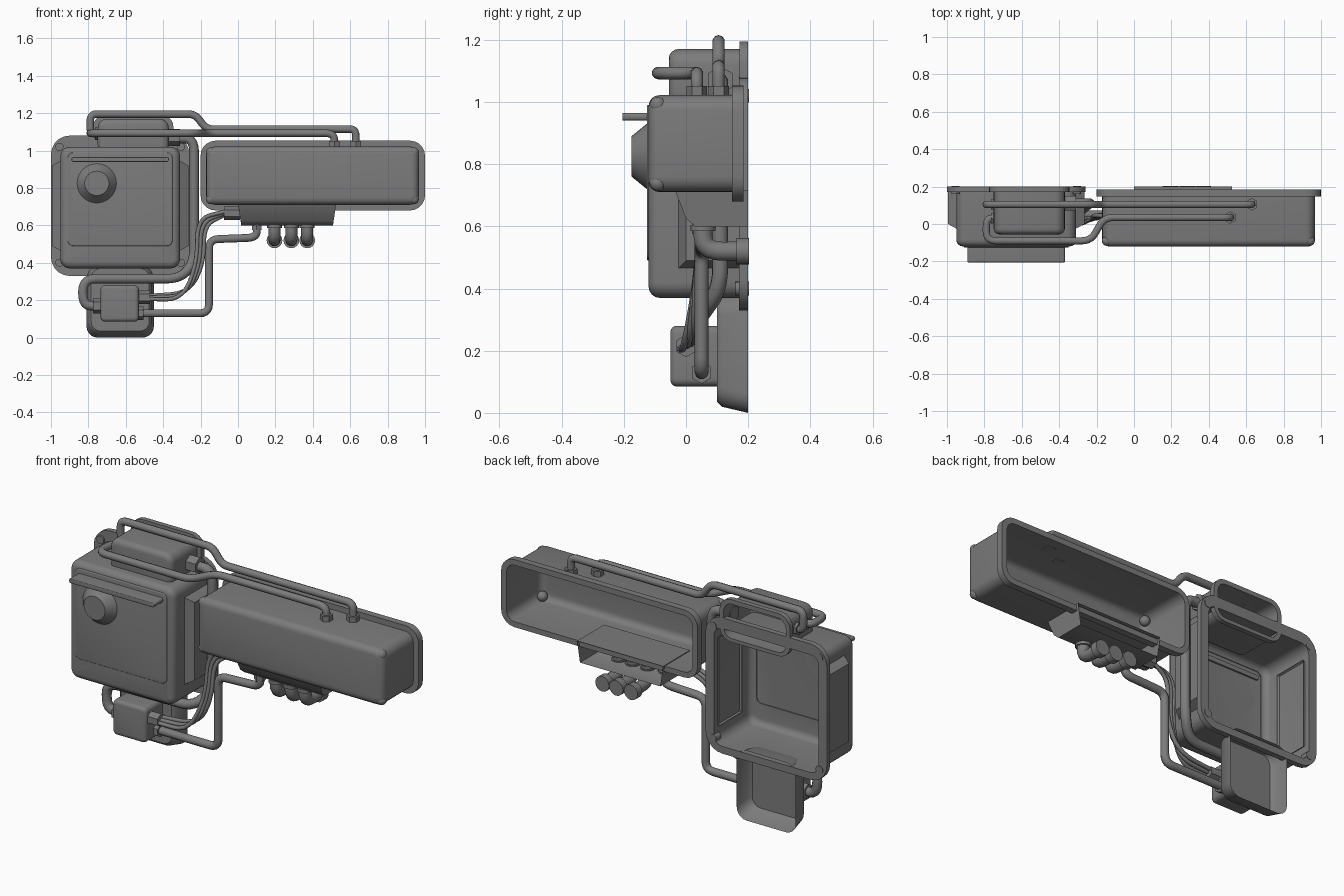
import bpy, bmesh
from math import cos, sin, pi, radians
from mathutils import Vector

cube = bpy.data.objects.get("Cube")
if cube:
    bpy.data.objects.remove(cube)

grey = bpy.data.materials.new("mid grey")
grey.use_nodes = True
grey.diffuse_color = (0.2, 0.2, 0.2, 1)
grey.node_tree.nodes["Principled BSDF"].inputs["Base Color"].default_value = (0.2, 0.2, 0.2, 1)


def finish(obj, angle=40):
    obj.data.materials.clear()
    obj.data.materials.append(grey)
    bpy.ops.object.select_all(action='DESELECT')
    obj.select_set(True)
    bpy.context.view_layer.objects.active = obj
    bpy.ops.object.shade_smooth_by_angle(angle=radians(angle))
    return obj


def make(name, bm):
    bmesh.ops.recalc_face_normals(bm, faces=bm.faces[:])
    mesh = bpy.data.meshes.new(name)
    bm.to_mesh(mesh)
    bm.free()
    obj = bpy.data.objects.new(name, mesh)
    bpy.context.collection.objects.link(obj)
    return finish(obj)


def rounded(rect, y, r, inset=0.0, n=5):
    """Rounded rectangle in the xz plane."""
    x0, x1, z0, z1 = rect
    x0, x1, z0, z1 = x0 + inset, x1 - inset, z0 + inset, z1 - inset
    r = max(r - inset, 0.008)
    corners = [(x1 - r, z1 - r), (x0 + r, z1 - r), (x0 + r, z0 + r), (x1 - r, z0 + r)]
    return [(cx + r * cos((q + k / n) * pi / 2), y, cz + r * sin((q + k / n) * pi / 2))
            for q, (cx, cz) in enumerate(corners) for k in range(n + 1)]


def loft(name, loops, front=True, back=False, cyclic=False):
    bm = bmesh.new()
    rows = [[bm.verts.new(p) for p in loop] for loop in loops]
    pairs = list(zip(rows, rows[1:])) + ([(rows[-1], rows[0])] if cyclic else [])
    for a, b in pairs:
        for i in range(len(a)):
            j = (i + 1) % len(a)
            bm.faces.new((a[i], a[j], b[j], b[i]))
    if front:
        bm.faces.new(rows[-1])
    if back:
        bm.faces.new(rows[0])
    return make(name, bm)


def shell(name, rect, y_back, y_front, r, edge, closed=False):
    """Box with rounded corners and a rounded front edge, open behind."""
    loops = [rounded(rect, y_back, r)]
    for k in range(5):
        a = k / 4 * pi / 2
        loops.append(rounded(rect, y_front + edge * (1 - sin(a)), r, edge * (1 - cos(a))))
    return loft(name, loops, back=closed)


def rim(name, outer, inner, y0, y1, r_out, r_in):
    return loft(name, [rounded(outer, y0, r_out), rounded(outer, y1, r_out),
                       rounded(inner, y1, r_in), rounded(inner, y0, r_in)],
                front=False, cyclic=True)


def rod(name, a, b, r, sides=16, r2=None, angle=40):
    a, b = Vector(a), Vector(b)
    bm = bmesh.new()
    bmesh.ops.create_cone(bm, cap_ends=True, segments=sides, radius1=r,
                          radius2=r if r2 is None else r2, depth=(b - a).length)
    rot = (b - a).to_track_quat('Z', 'Y')
    for v in bm.verts:
        v.co = rot @ v.co + (a + b) / 2
    return finish(make(name, bm), angle)


def pipe(name, points, r, bend=0.05):
    """Tube along a path with rounded bends."""
    pts = [Vector(p) for p in points]
    path = [pts[0]]
    for p, c, q in zip(pts, pts[1:], pts[2:]):
        a = c + (p - c).normalized() * min(bend, (p - c).length * 0.48)
        b = c + (q - c).normalized() * min(bend, (q - c).length * 0.48)
        for k in range(6):
            t = k / 5
            path.append(a * (1 - t) ** 2 + c * 2 * t * (1 - t) + b * t * t)
    path.append(pts[-1])
    curve = bpy.data.curves.new(name, 'CURVE')
    curve.dimensions = '3D'
    curve.bevel_depth = r
    curve.bevel_resolution = 3
    curve.use_fill_caps = True
    spline = curve.splines.new('POLY')
    spline.points.add(len(path) - 1)
    for sp, p in zip(spline.points, path):
        sp.co = (*p, 1)
    obj = bpy.data.objects.new(name, curve)
    bpy.context.collection.objects.link(obj)
    bpy.ops.object.select_all(action='DESELECT')
    obj.select_set(True)
    bpy.context.view_layer.objects.active = obj
    bpy.ops.object.convert(target='MESH')
    return finish(bpy.context.object, 60)


# Cabinet body with a scooped lower front, open behind
body_rect = (-0.95, -0.31, 0.37, 1.02)
body = shell("cabinet_body", body_rect, 0.2, -0.12, 0.05, 0.035, closed=True)
cutter = rod("scoop_cutter", (-0.78, 0, 0), (-0.48, 0, 0), 0.11, 32)
cutter.location = (0, -0.12, 0.37)
cutter.scale = (1, 1.8, 1)
cutter.hide_render = True
cut = body.modifiers.new("scoop", 'BOOLEAN')
cut.operation = 'DIFFERENCE'
cut.object = cutter
bpy.context.view_layer.objects.active = body
bpy.ops.object.modifier_apply(modifier="scoop")
bpy.data.objects.remove(cutter)
bm = bmesh.new()
bm.from_mesh(body.data)
bmesh.ops.delete(bm, geom=[f for f in bm.faces if all(v.co.y > 0.199 for v in f.verts)],
                 context='FACES')
bm.to_mesh(body.data)
bm.free()
finish(body)

# Cabinet flange, bolts, side bulges, door, hood and dome
rim("cabinet_flange", (-1.0, -0.26, 0.33, 1.08), body_rect, 0.17, 0.2, 0.1, 0.05)
for x in (-0.955, -0.305):
    for z in (0.4, 1.02):
        rod("flange_bolt", (x, 0.16, z), (x, 0.203, z), 0.022)
for side in (-1, 1):
    x = -0.63 + side * 0.31
    xo = -0.63 + side * 0.365
    bm = bmesh.new()
    wall = [bm.verts.new((x, y, z)) for y, z in ((-0.03, 0.46), (0.17, 0.46), (0.17, 0.95), (-0.03, 0.95))]
    face = [bm.verts.new((xo, y, z)) for y, z in ((0.0, 0.49), (0.17, 0.49), (0.17, 0.92), (0.0, 0.92))]
    bm.faces.new(face)
    for i in range(4):
        j = (i + 1) % 4
        bm.faces.new((wall[i], wall[j], face[j], face[i]))
    make("side_bulge", bm)
shell("door_panel", (-0.91, -0.35, 0.49, 0.99), -0.115, -0.126, 0.03, 0.005)
shell("hood", (-0.89, -0.37, 0.94, 0.965), -0.11, -0.205, 0.01, 0.004, closed=True)
rod("dome", (-0.755, -0.12, 0.825), (-0.755, -0.175, 0.825), 0.11, 32, 0.065, 180)

# Top box with its arched rim
top_rect = (-0.75, -0.37, 0.98, 1.17)
shell("top_box", top_rect, 0.2, -0.055, 0.05, 0.03)
rim("top_box_rim", (-0.775, -0.345, 0.96, 1.195), top_rect, 0.172, 0.2, 0.07, 0.05)

# Lower channel, open behind, with a sloping bottom
loft("lower_channel", [rounded((-0.81, -0.45, 0.0, 0.385), 0.2, 0.06),
                       rounded((-0.8, -0.46, 0.02, 0.375), 0.115, 0.06),
                       rounded((-0.785, -0.475, 0.035, 0.37), 0.1, 0.05)])

# Valve box
shell("valve_box", (-0.735, -0.53, 0.085, 0.28), 0.1, -0.05, 0.025, 0.02, closed=True)
rod("valve_nut_left", (-0.775, 0.04, 0.17), (-0.73, 0.04, 0.17), 0.042, 6)
rod("valve_nut_upper", (-0.535, 0.0, 0.215), (-0.47, 0.0, 0.215), 0.036, 6)
rod("valve_nut_lower", (-0.535, 0.05, 0.13), (-0.505, 0.05, 0.13), 0.036, 6)

# Long box, open behind
long_rect = (-0.17, 0.967, 0.71, 1.022)
shell("long_box", long_rect, 0.185, -0.12, 0.05, 0.035)
rim("long_box_flange", (-0.2, 1.0, 0.68, 1.053), long_rect, 0.148, 0.185, 0.08, 0.05)
for x in (-0.145, 0.94):
    for z in (0.74, 0.99):
        bm = bmesh.new()
        bmesh.ops.create_uvsphere(bm, u_segments=16, v_segments=10, radius=0.027)
        bmesh.ops.translate(bm, verts=bm.verts[:], vec=(x, -0.09, z))
        make("corner_screw", bm)

# Duct under the long box: a profile drawn across x, open behind
bm = bmesh.new()
profile = [(0.2, 0.6), (0.03, 0.6), (0.0, 0.625), (-0.035, 0.715), (0.2, 0.715)]
ends = [[bm.verts.new((x + s * max(0, 0.715 - z) * 0.15, y, z)) for y, z in profile]
        for x, s in ((0.0, 1), (0.525, -1))]
for end in ends:
    bm.faces.new(end)
for i in range(4):
    bm.faces.new((ends[0][i], ends[0][i + 1], ends[1][i + 1], ends[1][i]))
make("duct", bm)
rod("duct_nut_left", (-0.075, 0.05, 0.665), (0.01, 0.05, 0.665), 0.036, 6)
rod("duct_nut_bottom", (0.1, 0.05, 0.575), (0.1, 0.05, 0.61), 0.03, 6)

# Elbow outlets turning to the back
for x in (0.195, 0.285, 0.37):
    pipe("outlet_elbow", [(x, 0.055, 0.62), (x, 0.055, 0.52), (x, 0.18, 0.52)], 0.032, 0.07)
    rod("outlet_collar", (x, 0.055, 0.585), (x, 0.055, 0.605), 0.04)
    rod("outlet_end", (x, 0.163, 0.52), (x, 0.203, 0.52), 0.042)

# Top pipes from the long box around the top box
pipe("rear_top_pipe", [(0.63, 0.105, 1.02), (0.63, 0.105, 1.115), (-0.17, 0.105, 1.115),
                       (-0.23, 0.105, 1.195), (-0.79, 0.105, 1.195), (-0.79, 0.105, 1.09),
                       (-0.74, 0.105, 1.09)], 0.02, 0.035)
pipe("front_top_pipe", [(0.515, 0.035, 1.02), (0.515, 0.035, 1.093), (-0.16, 0.035, 1.093),
                        (-0.23, -0.09, 1.093), (-0.79, -0.09, 1.093), (-0.79, 0.03, 1.093),
                        (-0.74, 0.03, 1.093)], 0.02, 0.05)
for x, y in ((0.63, 0.105), (0.515, 0.035)):
    rod("long_box_nut", (x, y, 1.02), (x, y, 1.052), 0.033, 6)
for y in (0.03, 0.105):
    rod("top_nut_left", (-0.765, y, 1.09), (-0.74, y, 1.09), 0.033, 6)
rod("top_nut_right", (-0.375, 0.11, 1.07), (-0.31, 0.11, 1.07), 0.045, 6)

# Main pipe from the valve box up the cabinet side
pipe("main_pipe", [(-0.74, 0.04, 0.17), (-0.83, 0.04, 0.17), (-0.83, 0.04, 0.315),
                   (-0.31, 0.05, 0.315), (-0.235, 0.11, 0.4), (-0.235, 0.11, 1.065),
                   (-0.34, 0.11, 1.065)], 0.026, 0.07)

# Drain pipe from the valve box to the duct
pipe("drain_pipe", [(-0.52, 0.05, 0.13), (-0.155, 0.05, 0.13), (-0.155, 0.05, 0.525),
                    (0.1, 0.05, 0.535), (0.1, 0.05, 0.6)], 0.022, 0.05)

# Three cables from the valve box to the duct
for k in (-1, 0, 1):
    d = k * 0.018
    pipe("cable", [(-0.48, d, 0.215 + d * 0.5), (-0.28 + d, 0.01 + d, 0.22 + d),
                   (-0.2 + d, 0.03, 0.4), (-0.2 + d, 0.05, 0.62 - d),
                   (-0.07, 0.05 + d, 0.665 - d * 0.5)], 0.011, 0.14)
